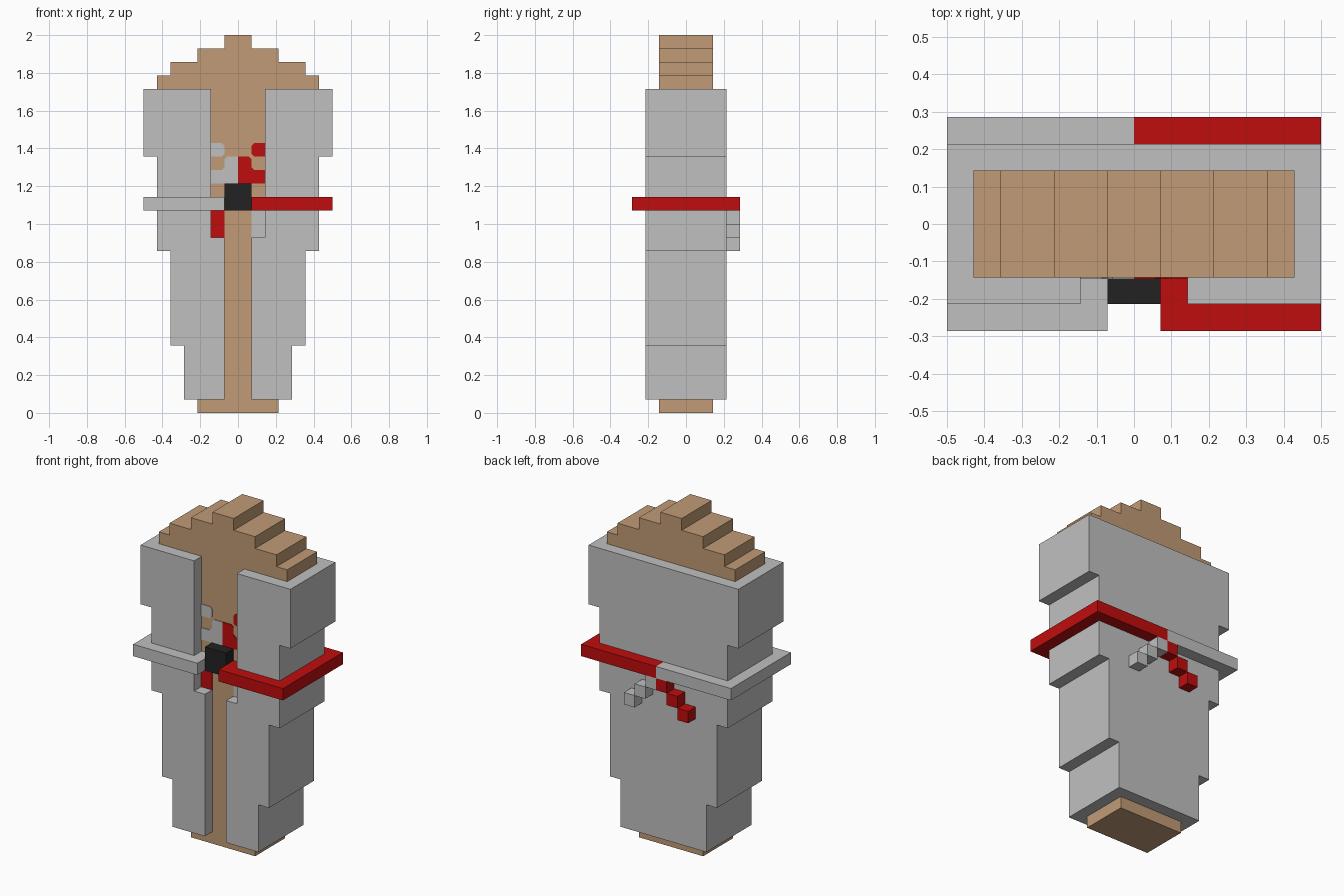
import bpy
import bmesh
from mathutils import Vector

cube = bpy.data.objects.get("Cube")
if cube:
    bpy.data.objects.remove(cube, do_unlink=True)

U = 2.0 / 28.0  # one block


def material(name, rgb):
    m = bpy.data.materials.new(name)
    m.use_nodes = True
    m.diffuse_color = (*rgb, 1)
    bsdf = m.node_tree.nodes["Principled BSDF"]
    bsdf.inputs["Base Color"].default_value = (*rgb, 1)
    bsdf.inputs["Roughness"].default_value = 0.9
    return m


TAN = material("tan", (0.533, 0.328, 0.181))
GREY = material("light grey", (0.527, 0.527, 0.527))
RED = material("red", (0.527, 0.004, 0.004))
BLACK = material("black", (0.016, 0.016, 0.016))


def add_prism(bm, outline, lo, hi, axis):
    """Extrude an outline (in blocks) along y (outline is x, z) or z (outline is x, y)."""
    def point(p, d):
        return Vector((p[0], d, p[1]) if axis == "y" else (p[0], p[1], d)) * U
    face = bm.faces.new([bm.verts.new(point(p, lo)) for p in outline])
    new = bmesh.ops.extrude_face_region(bm, geom=[face])["geom"]
    shift = point((0, 0), hi) - point((0, 0), lo)
    bmesh.ops.translate(bm, vec=shift,
                        verts=[g for g in new if isinstance(g, bmesh.types.BMVert)])


def build(name, mat, prisms):
    bm = bmesh.new()
    for prism in prisms:
        add_prism(bm, *prism)
    bmesh.ops.recalc_face_normals(bm, faces=bm.faces[:])
    mesh = bpy.data.meshes.new(name)
    bm.to_mesh(mesh)
    bm.free()
    mesh.materials.append(mat)
    obj = bpy.data.objects.new(name, mesh)
    bpy.context.collection.objects.link(obj)
    return obj


def flip(outline):
    return [(-x, y) for x, y in outline]


def rect(x0, z0, x1, z1):
    return [(x0, z0), (x1, z0), (x1, z1), (x0, z1)]


def both(half):
    """Close a right-hand silhouette with its mirror image."""
    return half + flip(half)[::-1]


# Body: slim core with a stepped, rounded head
body_side = [(3, 0), (3, 24), (6, 24), (6, 25), (5, 25), (5, 26),
             (3, 26), (3, 27), (1, 27), (1, 28)]
build("body", TAN, [(both(body_side), -2, 2, "y")])

# Coat: stepped silhouette, open down the front
coat_side = [(4, 1), (4, 5), (5, 5), (5, 12), (6, 12), (6, 19), (7, 19), (7, 24)]
side_band = coat_side + [(3, 24), (3, 1)]
front_panel = coat_side + [(2, 24), (2, 13), (1, 13), (1, 1)]
panels = [(both(coat_side), 2, 3, "y")]
for f in (list, flip):
    panels.append((f(side_band), -2, 2, "y"))
    panels.append((f(front_panel), -3, -2, "y"))
build("coat", GREY, panels)

# Belt: two halves in different colours, turned in towards the buckle
belt_half = [(0, 4), (7, 4), (7, -4), (1, -4), (1, -2), (2, -2),
             (2, -3), (6, -3), (6, 3), (0, 3)]
build("left_belt", RED, [(belt_half, 15, 16, "z")])
build("right_belt", GREY, [(flip(belt_half), 15, 16, "z")])
build("buckle", BLACK, [(rect(-1, 15, 1, 17), -3, -2, "y")])

# Belt tails: blocks stepping down and outwards on the back
tail = [rect(i, 14 - i, i + 1, 15 - i) for i in range(3)]
build("left_back_tail", GREY, [(r, 3, 4, "y") for r in tail])
build("right_back_tail", RED, [(flip(r), 3, 4, "y") for r in tail])

# Chest markings and front belt ends: thin plates on the body
hook = [(0, 17), (2, 17), (2, 18), (1.2, 18), (1, 18.2), (1, 18.8), (0.8, 19), (0, 19)]
dot = [(2, 19), (2, 20), (1.2, 20), (1, 19.8), (1, 19.2), (1.2, 19)]
belt_end = rect(1, 13, 2, 15)
T = -2.06
build("left_chest_mark", RED, [(hook, T, -2, "y"), (dot, T, -2, "y")])
build("right_chest_mark", GREY, [(flip(hook), T, -2, "y"), (flip(dot), T, -2, "y")])
build("left_belt_end", GREY, [(belt_end, T, -2, "y")])
build("right_belt_end", RED, [(flip(belt_end), T, -2, "y")])
